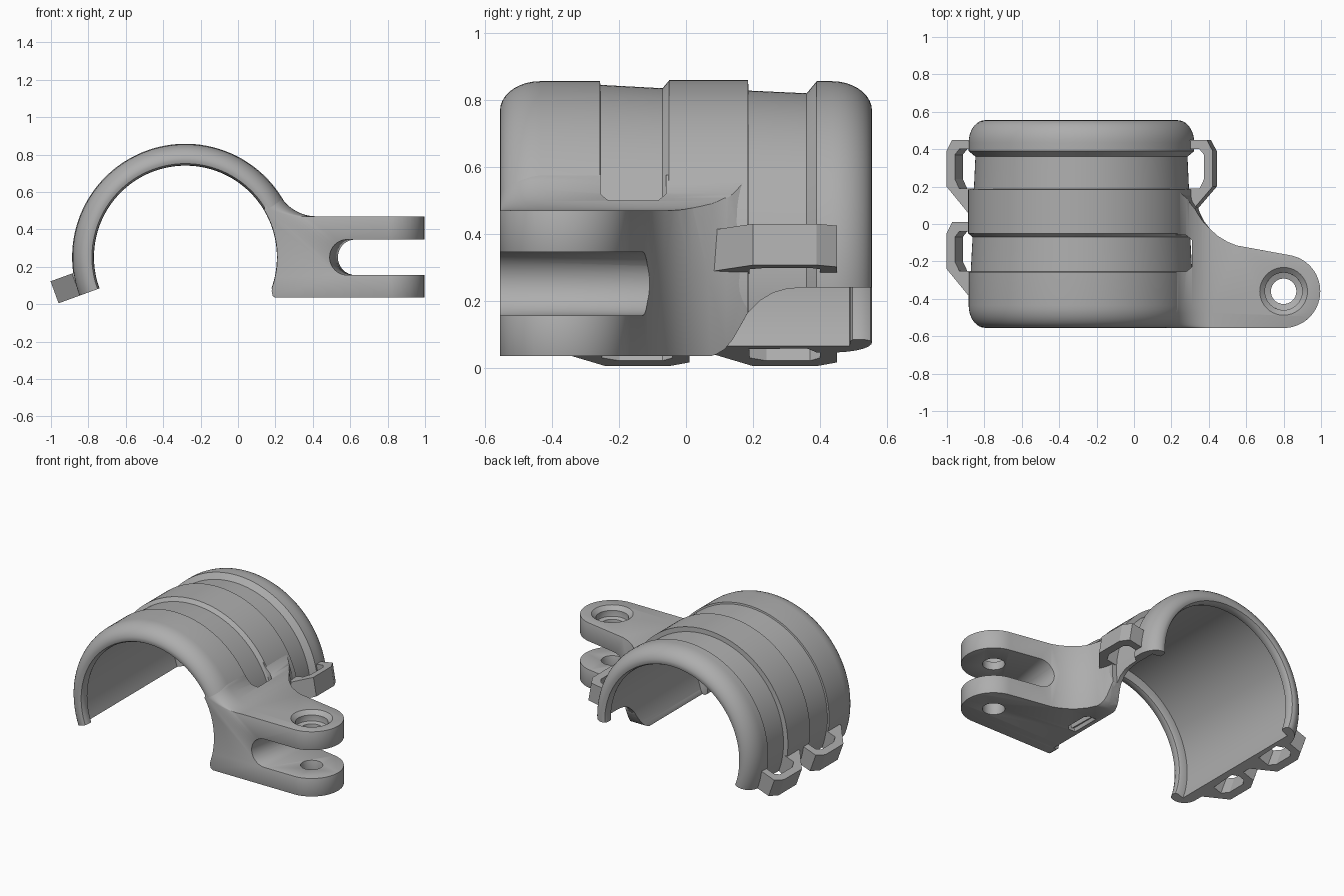
import bpy, bmesh
from math import sin, cos, radians, pi
from mathutils import Vector

cube = bpy.data.objects.get("Cube")
if cube:
    bpy.data.objects.remove(cube)

CX, CZ = -0.281, 0.252         # axis of the clamp, running along y
R_LIP, R_IN, R_OUT, HALF = 0.489, 0.546, 0.603, 0.555

grey = bpy.data.materials.new("mid_grey")
grey.use_nodes = True
grey.diffuse_color = (0.42, 0.42, 0.42, 1)
grey.node_tree.nodes["Principled BSDF"].inputs["Base Color"].default_value = grey.diffuse_color


def loft(name, rings):
    """Solid skinned through equal rings of points and capped."""
    bm = bmesh.new()
    loops = [[bm.verts.new(p) for p in ring] for ring in rings]
    n = len(loops[0])
    for a, b in zip(loops, loops[1:]):
        for i in range(n):
            j = (i + 1) % n
            bm.faces.new((a[i], a[j], b[j], b[i]))
    bm.faces.new(loops[0])
    bm.faces.new(loops[-1][::-1])
    bmesh.ops.recalc_face_normals(bm, faces=bm.faces)
    mesh = bpy.data.meshes.new(name)
    bm.to_mesh(mesh)
    bm.free()
    mesh.materials.append(grey)
    obj = bpy.data.objects.new(name, mesh)
    bpy.context.collection.objects.link(obj)
    return obj


def polar(r, deg, y):
    a = radians(deg)
    return Vector((CX + r * cos(a), y, CZ + r * sin(a)))


def sweep(name, section, start, end, steps):
    """Turn an (r, y) section about the clamp axis."""
    return loft(name, [[polar(r, start + (end - start) * k / steps, y) for r, y in section]
                       for k in range(steps + 1)])


def circle(x, y, z, r, n=40):
    return [(x + r * cos(2 * pi * k / n), y + r * sin(2 * pi * k / n), z) for k in range(n)]


def apply(obj):
    bpy.context.view_layer.update()
    graph = bpy.context.evaluated_depsgraph_get()
    mesh = bpy.data.meshes.new_from_object(obj.evaluated_get(graph))
    obj.modifiers.clear()
    obj.data = mesh


def combine(obj, tool, operation='DIFFERENCE'):
    """Apply a boolean and throw the helper away."""
    tool.hide_render = True
    mod = obj.modifiers.new("cut", 'BOOLEAN')
    mod.operation, mod.solver, mod.object = operation, 'EXACT', tool
    apply(obj)
    bpy.data.objects.remove(tool)


def smooth(obj, angle=35):
    bpy.ops.object.select_all(action='DESELECT')
    obj.select_set(True)
    bpy.context.view_layer.objects.active = obj
    bpy.ops.object.shade_smooth_by_angle(angle=radians(angle))


def cut_relief(obj):
    """Open the lower right wall behind the bracket along an S-shaped edge."""
    edge = [(0.7, 0.24), (0.35, 0.24), (0.30, 0.235), (0.26, 0.224), (0.22, 0.2), (0.185, 0.165),
            (0.16, 0.12), (0.14, 0.085), (0.115, 0.055), (0.09, 0.04), (0.06, 0.03),
            (0.06, -0.1), (0.7, -0.1)]
    combine(obj, loft("relief_helper", [[(x, y, z) for y, z in edge] for x in (0, 0.6)]))


# Thin half-ring shell with thick rounded rims and two strap grooves
arc = [radians(10 * k) for k in range(10)]
rim = [(0.515 + (R_OUT - 0.515) * sin(a), 0.435 + 0.12 * cos(a)) for a in arc]
lip = [(R_IN, 0.488), (0.505, 0.49), (R_LIP + 0.003, 0.497), (R_LIP, 0.51), (R_LIP + 0.003, 0.535),
       (R_LIP + 0.011, 0.55)]
section = [(r, -y) for r, y in lip + rim]
section += [(R_OUT, -0.257), (0.592, -0.255), (0.582, -0.07), (0.606, -0.05),
            (0.606, 0.185), (0.575, 0.187), (0.567, 0.36), (R_OUT, 0.39)]
section += rim[::-1] + lip[::-1]
shell = sweep("clamp_shell", section, -20, 200, 88)
cut_relief(shell)
smooth(shell)

# Fork bracket: front profile with a fillet, softened where it meets the shell rim
FX, FZ, FR = 0.42, 0.698, 0.228
profile = [(1.02, 0.035, 0), (1.02, 0.47, 0)]
for k in range(13):
    a = radians(270 - 57.5 * k / 12)
    profile.append((FX + FR * cos(a), FZ + FR * sin(a), 0.1 * k / 12))
for k in range(17):
    p = polar(R_LIP + 0.002, 31 - 50 * k / 16, 0)
    profile.append((p.x, p.z, 0))
profile += [(0.18, 0.07, 0), (0.185, 0.045, 0), (0.2, 0.035, 0)]


def bracket_ring(y, soft):
    ring = []
    for x, z, drop in profile:
        inward = Vector((CX - x, 0, CZ - z)).normalized()
        ring.append(Vector((x, y, z)) + inward * drop * soft)
    return ring


bracket = loft("fork_bracket", [bracket_ring(-HALF + 0.12 * (1 - cos(a)), 1 - sin(a)) for a in arc]
               + [bracket_ring(0.4, 0)])

# Plan outline of the bracket: round lug, tapered arm, root sweeping into the shell
LX, LY, LR = 0.80, -0.36, 0.196
plan = [(0.1, -0.6), (LX, -0.6), (LX, LY - LR)]
plan += [(LX + LR * cos(radians(a)), LY + LR * sin(radians(a))) for a in range(-85, 81, 5)]
plan += [(0.55, -0.115), (0.50, -0.095), (0.45, -0.065), (0.41, -0.03)]
root_low = [(0.375, 0.015), (0.35, 0.065), (0.332, 0.12), (0.32, 0.184), (0.1, 0.184)]
root_high = [(0.36, 0.02), (0.32, 0.08), (0.28, 0.13), (0.23, 0.18), (0.1, 0.184)]
combine(bracket, loft("plan_helper", [[(x, y, z) for x, y in plan + root] for z, root in
        ((-0.1, root_low), (0.28, root_low), (0.58, root_high), (1, root_high))]), 'INTERSECT')

# Bore behind the lip, continuing the thin inside of the shell
bore = R_IN + 0.001
combine(bracket, loft("bore_helper", [[polar(bore, 4 * k, y) for k in range(90)] for y in (-0.488, 0.7)]))

# Slot between the fork arms, its end slightly slanted
slot_z, slot_r = 0.251, 0.095
slot = [(0.6, -slot_r)] + [(-slot_r * sin(a), -slot_r * cos(a)) for a in
                           [pi * k / 16 for k in range(17)]] + [(0.6, slot_r)]
combine(bracket, loft("slot_helper", [[(x + 0.64 + 0.1 * y, y, slot_z + z) for x, z in slot]
                                      for y in (-0.7, 0.1)]))

# Bolt hole with a countersunk seat
combine(bracket, loft("bolt_helper", [circle(LX, LY, z, r) for z, r in
        [(-0.1, 0.068), (0.40, 0.068), (0.405, 0.1), (0.445, 0.1), (0.472, 0.13), (0.6, 0.13)]]))

# Strap tunnel through the bracket root
tunnel = [(0.572, -0.255), (0.62, -0.255), (0.64, -0.23), (0.64, -0.085), (0.62, -0.06), (0.572, -0.06)]
combine(bracket, sweep("tunnel_helper", tunnel, -40, 50, 30))
cut_relief(bracket)
bevel = bracket.modifiers.new("soft_edges", 'BEVEL')
bevel.width, bevel.segments, bevel.angle_limit = 0.01, 2, radians(50)
apply(bracket)
smooth(bracket)

# Strap loops: C-shaped bands standing out from the shell
band = [(0.58, -0.38), (0.60, -0.38), (0.722, -0.24), (0.722, -0.05), (0.69, 0.01), (0.58, 0.01),
        (0.58, -0.04), (0.65, -0.04), (0.675, -0.07), (0.675, -0.2), (0.65, -0.25), (0.58, -0.25)]


def strap_loop(name, deg, low, high, shift):
    a = radians(deg)
    along = Vector((-sin(a), 0, cos(a)))
    smooth(loft(name, [[polar(r, deg, y + shift) + along * t for r, y in band] for t in (low, high)]), 20)


strap_loop("strap_loop_front", 200, -0.125, 0, 0)
strap_loop("strap_loop_back", 200, -0.125, 0, 0.44)
strap_loop("strap_loop_right", 10, -0.072, 0.053, 0.44)
